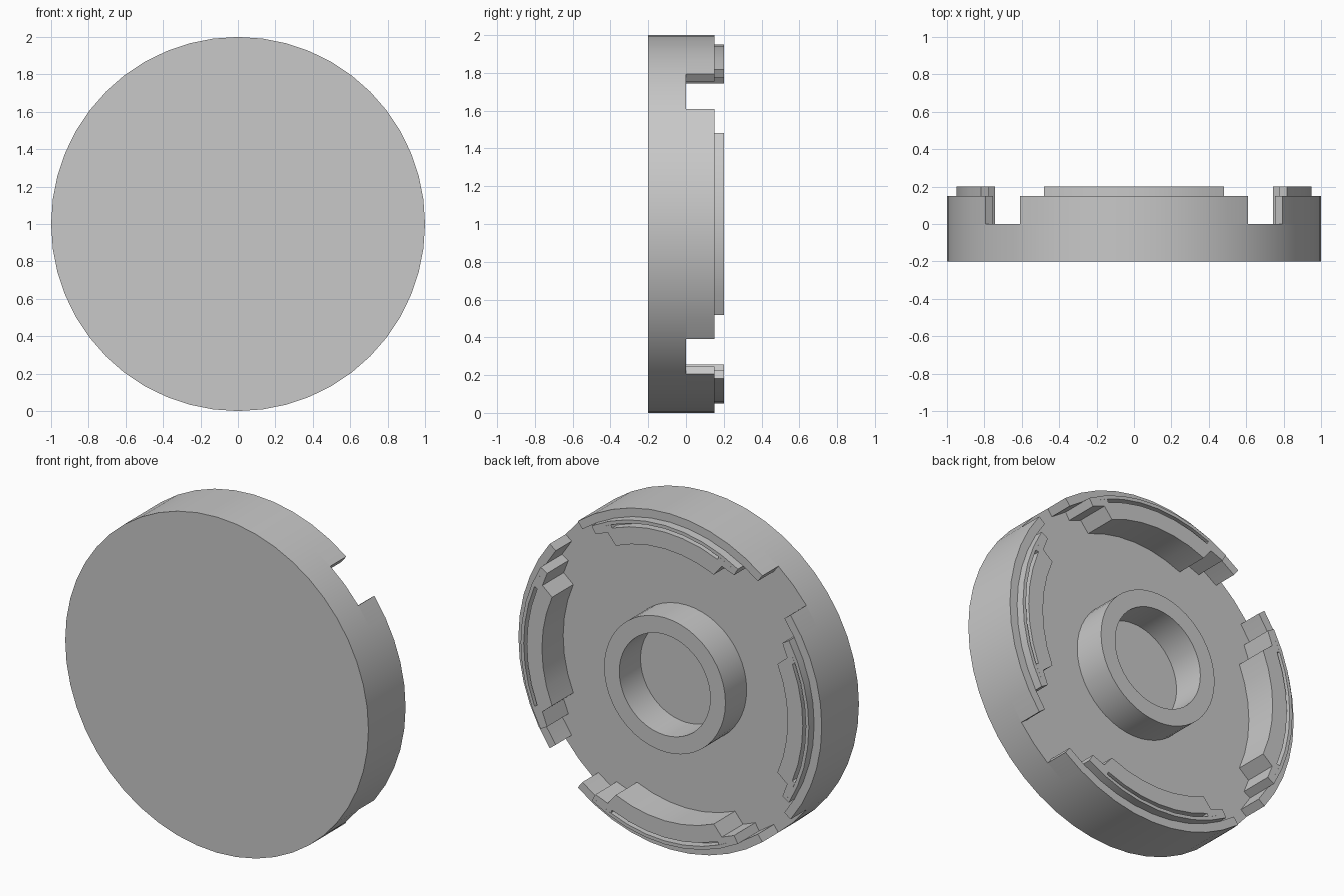
import bpy, bmesh, math

old = bpy.data.objects.get("Cube")
if old:
    bpy.data.objects.remove(old, do_unlink=True)

grey = bpy.data.materials.new("plain_grey")
grey.use_nodes = True
colour = (0.58, 0.58, 0.58, 1)
grey.diffuse_color = colour
grey.node_tree.nodes["Principled BSDF"].inputs["Base Color"].default_value = colour


def point(r, angle, y):
    """Polar point on the upright disc; angle runs from straight up."""
    return (r * math.sin(angle), y, 1 + r * math.cos(angle))


def add_outline(bm, outline, y0, y1):
    """Extrude a polar outline of (radius, degrees) from y0 to y1."""
    verts = [bm.verts.new(point(r, math.radians(a), y0)) for r, a in outline]
    face = bm.faces.new(verts)
    ext = bmesh.ops.extrude_face_region(bm, geom=[face])
    moved = [v for v in ext["geom"] if isinstance(v, bmesh.types.BMVert)]
    bmesh.ops.translate(bm, verts=moved, vec=(0, y1 - y0, 0))


def arc(r, start, end, steps):
    return [(r, start + (end - start) * i / steps) for i in range(steps + 1)]


def band(r0, r1, start, end, steps):
    return arc(r1, start, end, steps) + arc(r0, end, start, steps)


def finish(name, bm):
    bmesh.ops.recalc_face_normals(bm, faces=bm.faces)
    mesh = bpy.data.meshes.new(name)
    bm.to_mesh(mesh)
    bm.free()
    mesh.materials.append(grey)
    ob = bpy.data.objects.new(name, mesh)
    bpy.context.collection.objects.link(ob)
    bpy.ops.object.select_all(action="DESELECT")
    ob.select_set(True)
    bpy.context.view_layer.objects.active = ob
    bpy.ops.object.shade_smooth_by_angle(angle=math.radians(25))
    return ob


# Solid round plate
bm = bmesh.new()
add_outline(bm, arc(1, 0, 352.5, 47), -0.2, 0)
finish("base_plate", bm)

# Open hub ring on the back
bm = bmesh.new()
rings = []
for r, y in ((0.4, 0), (0.4, 0.2), (0.3, 0.2), (0.3, 0)):
    rings.append([bm.verts.new(point(r, math.tau * i / 48, y)) for i in range(48)])
for a, b in zip(rings, rings[1:]):
    for i in range(48):
        j = (i + 1) % 48
        bm.faces.new((a[i], a[j], b[j], b[i]))
finish("hub_ring", bm)

# Four rim walls, each with a raised lip and a thick inner pad
for side, turn in (("top", 0), ("left", 90), ("bottom", 180), ("right", 270)):
    bm = bmesh.new()
    add_outline(bm, band(0.95, 1, turn - 37.5, turn + 37.5, 10), 0, 0.15)
    finish(side + "_rim_wall", bm)

    bm = bmesh.new()
    add_outline(bm, band(0.93, 0.95, turn - 30.5, turn + 30.5, 8), 0, 0.2)
    finish(side + "_lip", bm)

    # Shallow groove floor, closed at both ends by the pad
    bm = bmesh.new()
    add_outline(bm, band(0.91, 0.93, turn - 22.5, turn + 22.5, 6), 0, 0.15)
    finish(side + "_groove", bm)

    bm = bmesh.new()
    pad = (arc(0.91, turn - 22.5, turn + 22.5, 6)
           + [(0.93, turn + 22.5), (0.93, turn + 30.5), (0.9, turn + 30.5), (0.89, turn + 25)]
           + arc(0.81, turn + 23.5, turn - 23.5, 6)
           + [(0.89, turn - 25), (0.9, turn - 30.5), (0.93, turn - 30.5), (0.93, turn - 22.5)])
    add_outline(bm, pad, 0, 0.2)
    finish(side + "_inner_pad", bm)
